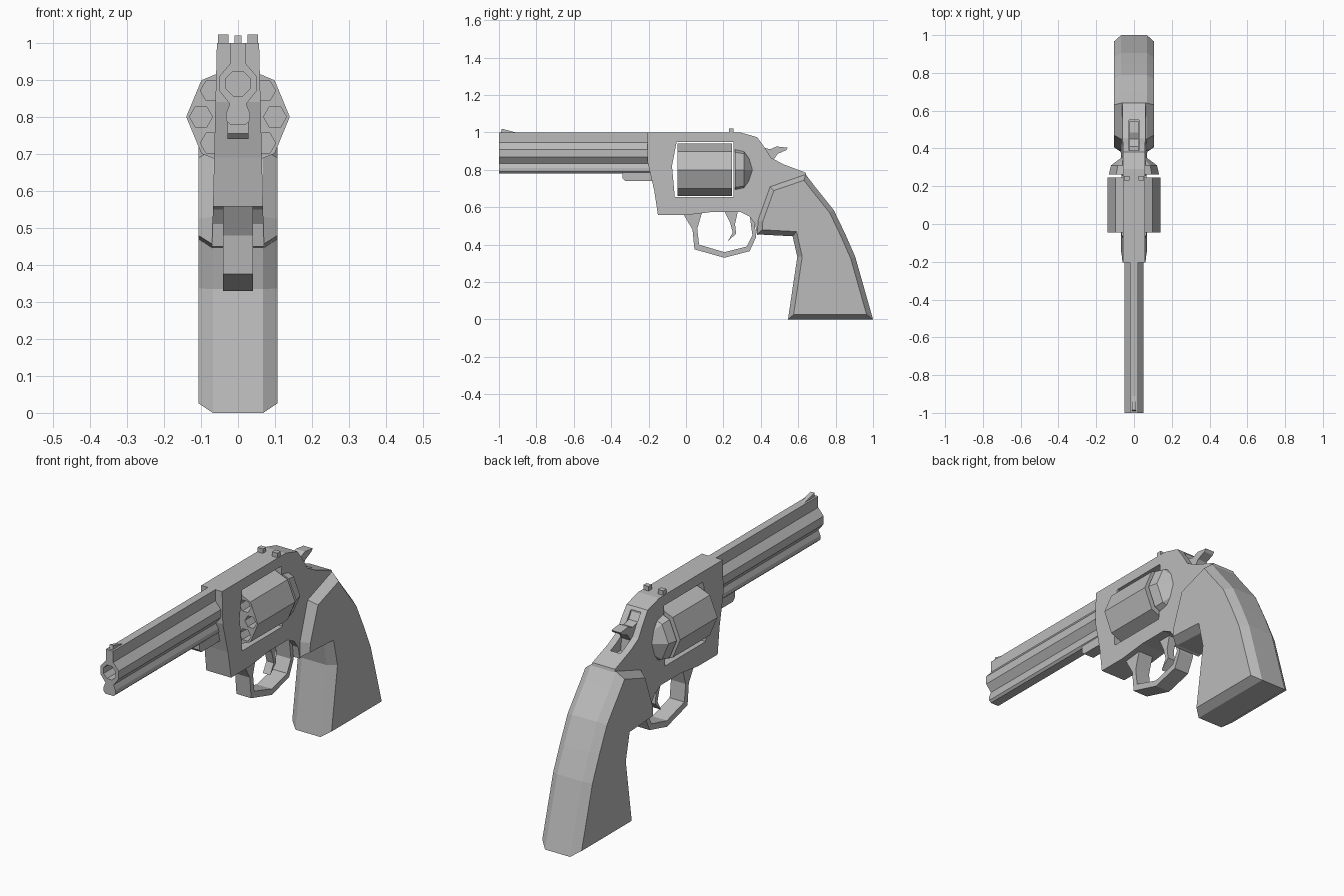
import bpy
import bmesh
import math
from mathutils import Matrix, Vector

default_cube = bpy.data.objects.get("Cube")
if default_cube:
    bpy.data.objects.remove(default_cube, do_unlink=True)

GREY = (0.5, 0.5, 0.5, 1.0)
metal = bpy.data.materials.new("plain grey")
metal.use_nodes = True
metal.diffuse_color = GREY
metal.node_tree.nodes["Principled BSDF"].inputs["Base Color"].default_value = GREY


def finish(name, bm):
    """Turn a bmesh into a flat shaded object."""
    bmesh.ops.recalc_face_normals(bm, faces=bm.faces[:])
    mesh = bpy.data.meshes.new(name)
    bm.to_mesh(mesh)
    bm.free()
    mesh.materials.append(metal)
    obj = bpy.data.objects.new(name, mesh)
    bpy.context.collection.objects.link(obj)
    return obj


def sweep(bm, start, offset):
    """Extrude a closed ring of points along an offset."""
    face = bm.faces.new([bm.verts.new(p) for p in start])
    result = bmesh.ops.extrude_face_region(bm, geom=[face], use_keep_orig=True)
    moved = [g for g in result["geom"] if isinstance(g, bmesh.types.BMVert)]
    bmesh.ops.translate(bm, verts=moved, vec=offset)


def side_plate(name, outline, half, center=0.0, chamfer=None, width_at=None):
    """Side outline (y, z) given a thickness across x."""
    bm = bmesh.new()
    sweep(bm, [(center - half, y, z) for y, z in outline], Vector((2 * half, 0, 0)))
    bmesh.ops.recalc_face_normals(bm, faces=bm.faces[:])
    if chamfer:
        caps = [f for f in bm.faces if abs(f.normal.x) > 0.9]
        bmesh.ops.inset_region(bm, faces=caps, thickness=chamfer[0],
                               depth=chamfer[1], use_even_offset=True)
    if width_at:
        for v in bm.verts:
            v.co.x = math.copysign(width_at(v.co.z), v.co.x)
    return finish(name, bm)


def box(name, x, y, z):
    """Box between pairs of limits."""
    outline = [(y[0], z[0]), (y[1], z[0]), (y[1], z[1]), (y[0], z[1])]
    return side_plate(name, outline, (x[1] - x[0]) / 2, (x[0] + x[1]) / 2)


def lathe(name, sections, sides, x=0.0, z=0.0, turn=0.0):
    """Stack of (y, radius) rings along the y axis."""
    bm = bmesh.new()
    rings = []
    for y, radius in sections:
        angles = [turn + math.tau * i / sides for i in range(sides)]
        rings.append([bm.verts.new((x + radius * math.cos(a), y, z + radius * math.sin(a)))
                      for a in angles])
    for a, b in zip(rings, rings[1:]):
        for i in range(sides):
            j = (i + 1) % sides
            bm.faces.new((a[i], a[j], b[j], b[i]))
    bm.faces.new(rings[0])
    bm.faces.new(rings[-1])
    return finish(name, bm)


def cut(target, cutter):
    """Subtract a cutter and discard it."""
    cutter.hide_render = True
    mod = target.modifiers.new("cut", "BOOLEAN")
    mod.operation = "DIFFERENCE"
    mod.solver = "EXACT"
    mod.object = cutter
    bpy.context.view_layer.objects.active = target
    bpy.ops.object.modifier_apply(modifier=mod.name)
    bpy.data.objects.remove(cutter, do_unlink=True)


# Barrel: sighting rib, octagonal tube and lower rib in one profile
half_profile = [(0.02, 1), (0.02, 0.945), (0.05, 0.91), (0.05, 0.87),
                (0.022, 0.835), (0.032, 0.81), (0.032, 0.79), (0.022, 0.78)]
profile = half_profile + [(-x, z) for x, z in reversed(half_profile)]
bm = bmesh.new()
sweep(bm, [(x, -1, z) for x, z in profile], Vector((0, 0.82, 0)))
barrel = finish("barrel", bm)
cut(barrel, lathe("bore_cutter", [(-1.1, 0.036), (-0.5, 0.036)], 8,
                  z=0.89, turn=math.pi / 8))

# Rod housing under the barrel
side_plate("rod_housing", [(-0.34, 0.8), (-0.34, 0.755), (-0.325, 0.74),
                           (-0.18, 0.74), (-0.18, 0.8)], 0.028)

# Frame, wider toward the bottom, with cylinder window and hammer slot
frame = side_plate("frame", [
    (-0.205, 1), (0.29, 1), (0.38, 0.975), (0.42, 0.92), (0.455, 0.865),
    (0.52, 0.83), (0.64, 0.785), (0.66, 0.7), (0.5, 0.5), (0.38, 0.45),
    (0.37, 0.51), (0.34, 0.55), (0.29, 0.575), (0.14, 0.575), (0, 0.558),
    (-0.15, 0.558), (-0.17, 0.69), (-0.205, 0.84)],
    0.06, width_at=lambda z: 0.057 + (1 - z) * 0.024)
cut(frame, side_plate("window_cutter", [(-0.05, 0.95), (0.255, 0.95), (0.255, 0.655),
                                        (-0.06, 0.655), (-0.075, 0.82)], 0.2))
cut(frame, box("slot_cutter", (-0.027, 0.027), (0.39, 0.55), (0.79, 1.1)))

# Cylinder with a ring of chambers
cylinder = lathe("cylinder", [(-0.045, 0.14), (0.245, 0.14)], 8, z=0.8)
for i in range(8):
    a = math.tau * i / 8
    cut(cylinder, lathe("chamber_cutter", [(-0.1, 0.031), (0.2, 0.031)], 6,
                        x=0.1 * math.cos(a), z=0.8 + 0.1 * math.sin(a)))

# Recoil shield behind the cylinder
lathe("recoil_shield", [(0.262, 0.133), (0.31, 0.122), (0.36, 0.055)], 8, z=0.8)

# Grip with chamfered sides
side_plate("grip", [
    (0.45, 0.71), (0.64, 0.775), (0.69, 0.71), (0.79, 0.585), (0.85, 0.46),
    (0.905, 0.335), (1, 0), (0.545, 0), (0.595, 0.335), (0.57, 0.445),
    (0.38, 0.455), (0.385, 0.53)], 0.068, chamfer=(0.026, 0.039))

# Trigger guard as a closed bent strap
side_plate("trigger_guard", [
    (-0.015, 0.565), (0.035, 0.48), (0.045, 0.375), (0.205, 0.33), (0.34, 0.365),
    (0.375, 0.44), (0.365, 0.53), (0.34, 0.56), (0.355, 0.45), (0.325, 0.39),
    (0.205, 0.36), (0.07, 0.4), (0.06, 0.485), (0.085, 0.57)], 0.04)

# Trigger
side_plate("trigger", [
    (0.2, 0.59), (0.28, 0.59), (0.262, 0.51), (0.268, 0.46),
    (0.222, 0.415), (0.25, 0.465), (0.235, 0.52)], 0.02)

# Hammer with thumb spur
side_plate("hammer", [
    (0.385, 0.96), (0.41, 0.92), (0.45, 0.91), (0.485, 0.925), (0.545, 0.918),
    (0.535, 0.905), (0.49, 0.885), (0.465, 0.85), (0.475, 0.78), (0.385, 0.78)], 0.025)

# Front and rear sights
side_plate("front_sight", [(-0.99, 0.995), (-0.985, 1.02), (-0.91, 1), (-0.91, 0.995)], 0.01)
for side, label in ((1, "left"), (-1, "right")):
    limits = sorted((side * 0.025, side * 0.054))
    box(label + "_rear_sight", limits, (0.23, 0.255), (0.99, 1.022))
